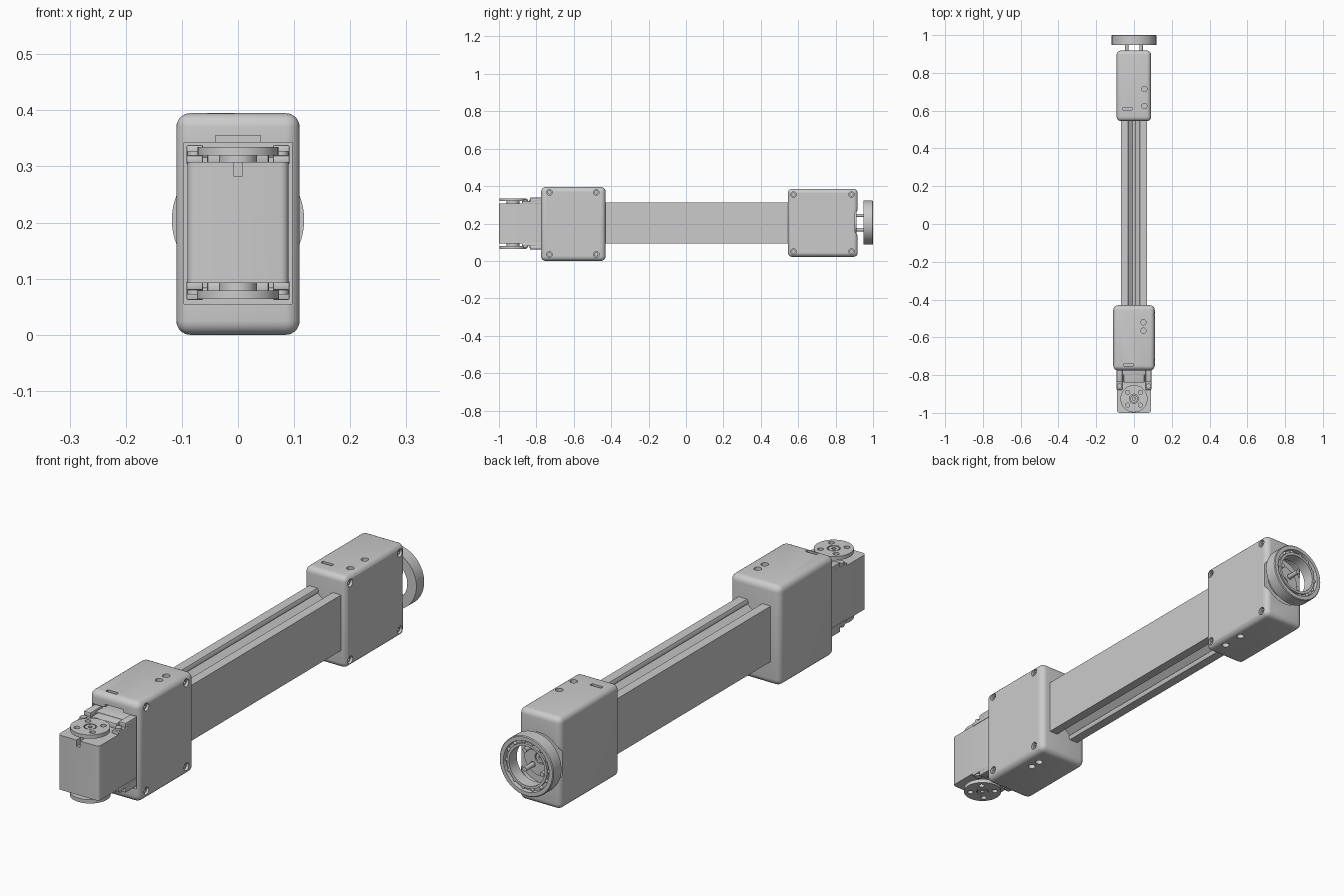
import bpy, bmesh, math
from mathutils import Matrix, Vector

if "Cube" in bpy.data.objects:
    bpy.data.objects.remove(bpy.data.objects["Cube"])


def make(name, bm):
    bmesh.ops.recalc_face_normals(bm, faces=bm.faces[:])
    me = bpy.data.meshes.new(name)
    bm.to_mesh(me)
    bm.free()
    ob = bpy.data.objects.new(name, me)
    bpy.context.collection.objects.link(ob)
    return ob


def box(name, x, y, z, bevel=0.0, seg=4, vertical=False):
    bm = bmesh.new()
    bmesh.ops.create_cube(bm, size=1)
    for v in bm.verts:
        v.co = Vector([(a + b) / 2 + c * (b - a) for (a, b), c in zip((x, y, z), v.co)])
    if bevel:
        edges = [e for e in bm.edges if not vertical or
                 abs(e.verts[0].co.z - e.verts[1].co.z) > 1e-4]
        bmesh.ops.bevel(bm, geom=edges, offset=bevel, segments=seg, profile=0.5, affect='EDGES')
    return make(name, bm)


def cyl(name, axis, a, b, c, r, n=40):
    """Cylinder along an axis from a to b; c gives the other two coordinates in order."""
    bm = bmesh.new()
    bmesh.ops.create_cone(bm, cap_ends=True, segments=n, radius1=r, radius2=r, depth=b - a)
    rot = {'X': Matrix.Rotation(math.pi / 2, 4, 'Y'),
           'Y': Matrix.Rotation(math.pi / 2, 4, 'X'), 'Z': Matrix()}[axis]
    pos = list(c)
    pos.insert('XYZ'.index(axis), (a + b) / 2)
    bmesh.ops.transform(bm, matrix=Matrix.Translation(pos) @ rot, verts=bm.verts[:])
    return make(name, bm)


def cut(ob, *cutters):
    bpy.context.view_layer.objects.active = ob
    for c in cutters:
        m = ob.modifiers.new("cut", 'BOOLEAN')
        m.operation, m.solver, m.object = 'DIFFERENCE', 'EXACT', c
        bpy.ops.object.modifier_apply(modifier=m.name)
        bpy.data.objects.remove(c)


def side_screws(label, housing, xs, ys, zs):
    """Counterbored screws at the corners of the right side."""
    for y in ys:
        for z in zs:
            cut(housing, cyl("cutter", 'X', xs - 0.02, xs + 0.02, (y, z), 0.015, 24))
            s = cyl(label + "_screw", 'X', xs - 0.025, xs - 0.008, (y, z), 0.011, 24)
            cut(s, cyl("cutter", 'X', xs - 0.015, xs, (y, z), 0.006, 6))


def top_openings(housing, z0, z1, holes, slot):
    for x, y in holes:
        for z in (z0, z1):
            cut(housing, cyl("cutter", 'Z', z - 0.025, z + 0.025, (x, y), 0.014, 24))
    sx, sy = slot
    cut(housing, box("cutter", (sx - 0.024, sx + 0.024), (sy - 0.007, sy + 0.007),
                     (z1 - 0.015, z1 + 0.02)))


# front housing, open towards the servo
front = box("front_housing", (-0.11, 0.11), (-0.775, -0.43), (0, 0.395), 0.025, 5)
cut(front, box("cutter", (-0.096, 0.096), (-0.9, -0.47), (0.055, 0.343)),
    box("cutter", (-0.04, 0.04), (-0.9, -0.7), (0.33, 0.355)))
side_screws("front_housing", front, 0.11, (-0.73, -0.48), (0.035, 0.367))
top_openings(front, 0, 0.395, [(0.05, -0.52), (0.05, -0.565)], (-0.03, -0.745))

# back housing with a round recess for the wheel
back = box("back_housing", (-0.092, 0.09), (0.545, 0.918), (0.022, 0.385), 0.022, 5)
cut(back, cyl("cutter", 'Y', 0.903, 0.96, (0, 0.205), 0.103, 64))
side_screws("back_housing", back, 0.09, (0.575, 0.885), (0.05, 0.355))
top_openings(back, 0.022, 0.385, [(0.055, 0.715), (0.055, 0.625)], (-0.035, 0.61))

# slotted arm profile between the housings
half = [(0.07, 0.11), (0.033, 0.11), (0.028, 0.1), (0.028, 0.094), (0.036, 0.094),
        (0.008, 0.072)]
top = half + [(-x, z) for x, z in reversed(half)]
loop = top + [(-x, -z) for x, z in top]
bm = bmesh.new()
f = bm.faces.new([bm.verts.new((x, -0.45, z + 0.203)) for x, z in loop])
ext = bmesh.ops.extrude_face_region(bm, geom=[f])
bmesh.ops.translate(bm, vec=(0, 1.01, 0), verts=[g for g in ext['geom'] if isinstance(g, bmesh.types.BMVert)])
make("arm_beam", bm)

# servo body
servo = box("servo_body", (-0.09, 0.09), (-1.0, -0.6), (0.092, 0.308), 0.014, 4, True)
cut(servo, box("cutter", (-0.008, 0.008), (-1.02, -0.975), (0.283, 0.33)))


def horn(name, axis, a, b, c, r):
    h = cyl(name, axis, a, b, c, r, 48)
    for i in range(4):
        t = i * math.pi / 2 + math.pi / 4
        p = (c[0] + 0.048 * math.cos(t), c[1] + 0.048 * math.sin(t))
        cut(h, cyl("cutter", axis, a - 0.01, b + 0.01, p, 0.011, 20))
    cut(h, cyl("cutter", axis, a - 0.01, b + 0.01, c, 0.024, 24))
    cap = cyl(name + "_centre_screw", axis, a + 0.001, b - 0.001, c, 0.02, 24)
    cut(cap, cyl("cutter", axis, a - 0.01, b + 0.01, c, 0.009, 6))


# servo horns above and below
C = (0, -0.925)
horn("top_horn", 'Z', 0.32, 0.335, C, 0.072)
cyl("top_hub", 'Z', 0.3, 0.322, C, 0.034)
horn("bottom_horn", 'Z', 0.064, 0.079, C, 0.073)
cyl("bottom_hub", 'Z', 0.077, 0.096, C, 0.034)

# mounting ears, their screws and the connector blocks
for zc, d in ((0.308, 1), (0.092, -1)):
    def span(a, b):
        return tuple(sorted((zc + d * a, zc + d * b)))
    for s in (-1, 1):
        ex = tuple(sorted((s * 0.062, s * 0.092)))
        box("servo_ear", ex, (-0.878, -0.7), span(-0.004, 0.012), 0.003, 2)
        box("bracket_arm", ex, (-0.835, -0.7), span(0.01, 0.03), 0.003, 2)
        z0, z1 = span(0.01, 0.02)
        cyl("ear_screw", 'Z', z0, z1, (s * 0.077, -0.858), 0.013, 20)
    box("connector_block", (-0.055, 0.055), (-0.84, -0.68), span(-0.004, 0.02), 0.004, 2)
    box("bracket_bridge", (-0.092, 0.092), (-0.8, -0.7), span(0.008, 0.022), 0.003, 2)

# output disc and pins inside the back recess
horn("back_horn", 'Y', 0.895, 0.911, (0, 0.205), 0.072)
for x in (-0.038, 0.038):
    for z in (0.167, 0.243):
        cyl("coupling_pin", 'Y', 0.9, 0.957, (x, z), 0.009, 20)

# bearing ring at the back end
prof = [(0.118, 0.948), (0.118, 0.997), (0.115, 1.0), (0.1, 1.0), (0.098, 0.985),
        (0.088, 0.985), (0.088, 0.996), (0.078, 0.996), (0.078, 0.948)]
bm = bmesh.new()
N = 64
rings = [[bm.verts.new((r * math.cos(2 * math.pi * i / N), y, 0.205 + r * math.sin(2 * math.pi * i / N)))
          for r, y in prof] for i in range(N)]
for i in range(N):
    a, b = rings[i], rings[(i + 1) % N]
    for j in range(len(prof)):
        k = (j + 1) % len(prof)
        bm.faces.new((a[j], a[k], b[k], b[j]))
make("bearing_ring", bm)
bm = bmesh.new()
for i in range(14):
    t = 2 * math.pi * i / 14
    pos = (0.093 * math.cos(t), 0.987, 0.205 + 0.093 * math.sin(t))
    bmesh.ops.create_uvsphere(bm, u_segments=12, v_segments=8, radius=0.007,
                              matrix=Matrix.Translation(pos))
make("bearing_balls", bm)

# smooth shading with sharp edges kept
bpy.ops.object.select_all(action='SELECT')
bpy.context.view_layer.objects.active = front
bpy.ops.object.shade_smooth_by_angle(angle=math.radians(30))
